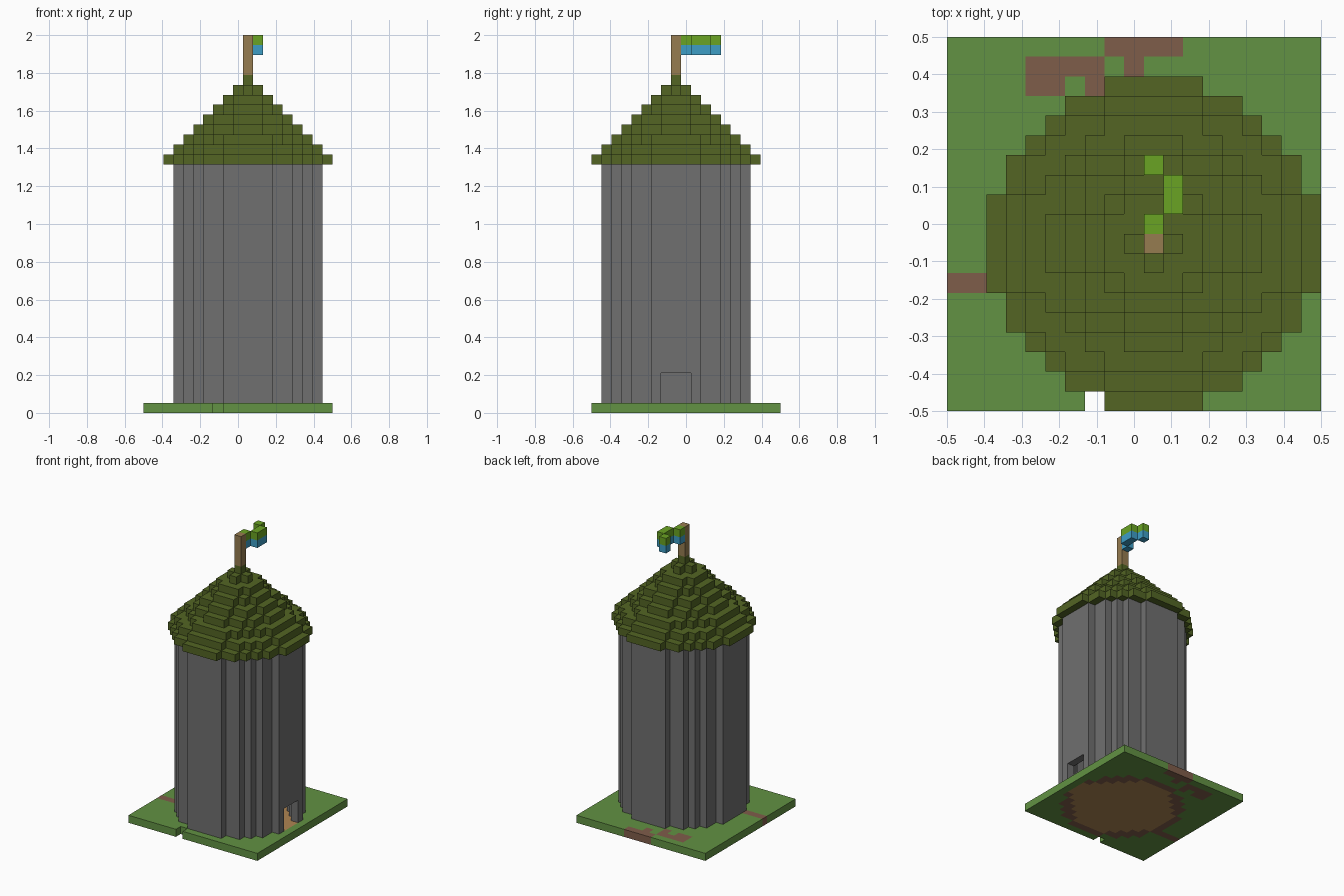
import bpy
import bmesh
from mathutils import Vector

if "Cube" in bpy.data.objects:
    bpy.data.objects.remove(bpy.data.objects["Cube"], do_unlink=True)

N = 19                 # plinth is N x N blocks
S = 1 / N              # block size
CX, CY = 10, 8         # tower axis, in blocks
SIDES = [Vector(v) for v in ((1, 0, 0), (-1, 0, 0), (0, 1, 0),
                             (0, -1, 0), (0, 0, 1), (0, 0, -1))]


def linear(c):
    c /= 255
    return c / 12.92 if c <= 0.04045 else ((c + 0.055) / 1.055) ** 2.4


def material(name, *rgb):
    mat = bpy.data.materials.new(name)
    mat.use_nodes = True
    colour = (*[linear(c) for c in rgb], 1)
    mat.diffuse_color = colour
    bsdf = next(n for n in mat.node_tree.nodes if n.type == 'BSDF_PRINCIPLED')
    bsdf.inputs["Base Color"].default_value = colour
    bsdf.inputs["Roughness"].default_value = 0.9
    return mat


GRASS = material("grass_green", 98, 146, 67)
DIRT = material("dirt_brown", 127, 93, 74)
FLOOR = material("floor_tan", 175, 133, 82)
STONE = material("stone_grey", 112, 112, 112)
THATCH = material("roof_olive", 83, 101, 36)
WOOD = material("pole_wood", 150, 124, 80)
LIME = material("flag_lime", 106, 164, 35)
BLUE = material("flag_blue", 61, 157, 197)


def blocks(name, cells):
    """Build the outer skin of a set of unit blocks {(x, y, z): material}."""
    mats = list(dict.fromkeys(cells.values()))
    bm = bmesh.new()
    for cell, mat in cells.items():
        for n in SIDES:
            if tuple(int(c + d) for c, d in zip(cell, n)) in cells:
                continue
            mid = Vector(cell) + Vector((0.5, 0.5, 0.5)) + n * 0.5
            u = Vector((n.y, n.z, n.x)) * 0.5
            v = n.cross(u)
            corners = [mid - u - v, mid + u - v, mid + u + v, mid - u + v]
            face = bm.faces.new([bm.verts.new((p - Vector((N / 2, N / 2, 0))) * S)
                                 for p in corners])
            face.material_index = mats.index(mat)
    bmesh.ops.remove_doubles(bm, verts=bm.verts, dist=S / 100)
    bmesh.ops.recalc_face_normals(bm, faces=bm.faces)
    # Merge the blocks into large flat faces
    bmesh.ops.dissolve_limit(bm, angle_limit=0.01, verts=bm.verts,
                             edges=bm.edges, delimit={'MATERIAL'})
    mesh = bpy.data.meshes.new(name)
    bm.to_mesh(mesh)
    bm.free()
    for mat in mats:
        mesh.materials.append(mat)
    obj = bpy.data.objects.new(name, mesh)
    bpy.context.collection.objects.link(obj)
    return obj


def disc(r):
    """Block columns inside a circle around the tower axis."""
    return {(CX + dx, CY + dy) for dx in range(-r, r + 1)
            for dy in range(-r, r + 1) if dx * dx + dy * dy < (r + 0.33) ** 2}


def rect(x0, x1, y0, y1):
    return {(x, y) for x in range(x0, x1 + 1) for y in range(y0, y1 + 1)}


inside = disc(6)
ring = disc(7) - inside
doorway = rect(CX + 7, CX + 7, CY - 1, CY + 1)

# Plinth: grass with dirt patches, a dirt footing, a tan floor and one notch
dirt = (rect(0, 2, 6, 6) | rect(8, 11, 18, 18) | rect(9, 9, 17, 17)
        | rect(4, 7, 16, 17)) - {(6, 16)} | ring - doorway
plinth = {}
for x, y in rect(0, N - 1, 0, N - 1) - {(7, 0)}:
    if (x, y) in inside | doorway:
        plinth[x, y, 0] = FLOOR
    else:
        plinth[x, y, 0] = DIRT if (x, y) in dirt else GRASS
blocks("plinth", plinth)

# Hollow round wall with a door opening
EAVES = 25
blocks("tower_wall", {(x, y, z): STONE for x, y in ring for z in range(1, EAVES)
                      if z > 3 or (x, y) not in doorway})

# Stepped conical roof
blocks("roof", {(x, y, EAVES + i): THATCH for i in range(9) for x, y in disc(8 - i)})

# Flag pole and waving two-colour flag
TOP = 37
blocks("flag_pole", {(CX, CY, z): WOOD for z in range(EAVES + 9, TOP + 1)})
flag = {}
for i, sway in enumerate((0, 1, 1, 0)):
    flag[CX + sway, CY + 1 + i, TOP] = LIME
    flag[CX + sway, CY + 1 + i, TOP - 1] = BLUE
blocks("flag", flag)
